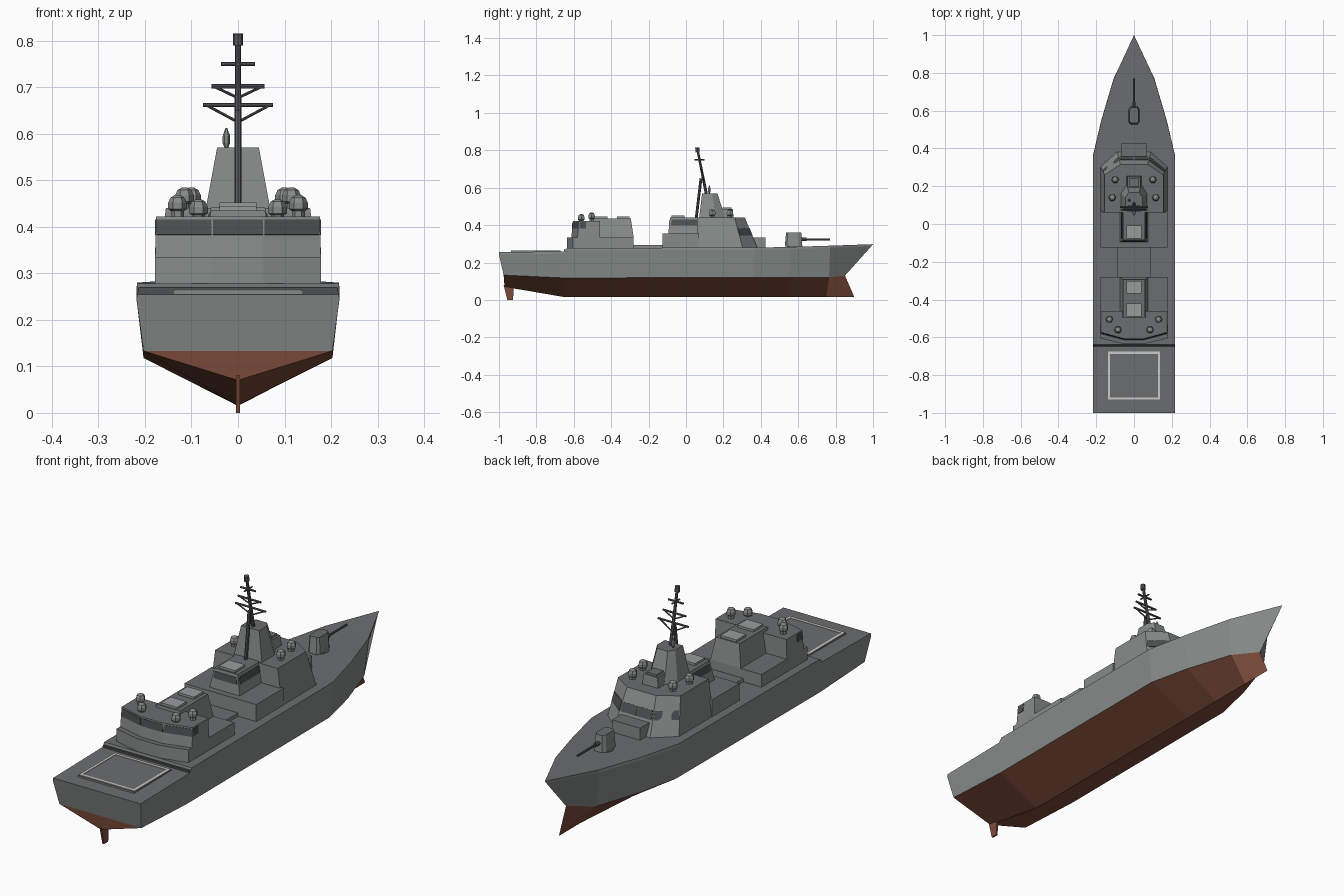
import bpy, bmesh, math
from mathutils import Vector

if "Cube" in bpy.data.objects:
    bpy.data.objects.remove(bpy.data.objects["Cube"])


def material(name, r, g, b):
    m = bpy.data.materials.new(name)
    m.diffuse_color = (r, g, b, 1)
    m.use_nodes = True
    m.node_tree.nodes["Principled BSDF"].inputs["Base Color"].default_value = m.diffuse_color
    return m


WALL = material("hull_grey", 0.24, 0.262, 0.257)
DECK = material("deck_grey", 0.15, 0.154, 0.158)
RED = material("hull_red", 0.20, 0.07, 0.042)
DARK = material("window_dark", 0.075, 0.08, 0.082)
MAST = material("mast_grey", 0.10, 0.107, 0.112)
PANEL = material("panel_grey", 0.32, 0.335, 0.335)
MARK = material("marking_light", 0.52, 0.53, 0.53)


def finish(name, bm, mats):
    """With two materials, the second one goes on the level top faces."""
    bmesh.ops.remove_doubles(bm, verts=bm.verts, dist=1e-5)
    bmesh.ops.recalc_face_normals(bm, faces=bm.faces)
    if len(mats) == 2:
        for f in bm.faces:
            f.normal_update()
            if f.normal.z > 0.95:
                f.material_index = 1
    me = bpy.data.meshes.new(name)
    bm.to_mesh(me)
    bm.free()
    for m in mats:
        me.materials.append(m)
    ob = bpy.data.objects.new(name, me)
    bpy.context.collection.objects.link(ob)
    return ob


def mirror(half):
    return half + [(-x, y) for x, y in reversed(half)]


def rect(w, y0, y1):
    return mirror([(w, y0), (w, y1)])


def loft(name, low, z0, top, z1, mats=(WALL, DECK)):
    """Solid between two outlines with matching corners."""
    bm = bmesh.new()
    a = [bm.verts.new((x, y, z0)) for x, y in low]
    b = [bm.verts.new((x, y, z1)) for x, y in top]
    n = len(a)
    bm.faces.new(a[::-1])
    bm.faces.new(b)
    for i in range(n):
        j = (i + 1) % n
        bm.faces.new((a[i], a[j], b[j], b[i]))
    return finish(name, bm, mats)


def box(name, w, y0, y1, z0, z1, mats=(WALL, DECK)):
    return loft(name, rect(w, y0, y1), z0, rect(w, y0, y1), z1, mats)


def window(name, low, z0, top, z1, i, t0, t1, s0=0.03, s1=0.97):
    """Thin dark pane lying on side i of a lofted block."""
    j = (i + 1) % len(low)
    a, b = Vector((*low[i], z0)), Vector((*low[j], z0))
    c, d = Vector((*top[i], z1)), Vector((*top[j], z1))
    nor = (b - a).cross(c - a).normalized()
    pts = [a.lerp(c, t).lerp(b.lerp(d, t), s)
           for s, t in ((s0, t0), (s1, t0), (s1, t1), (s0, t1))]
    bm = bmesh.new()
    bm.faces.new([bm.verts.new(p + nor * 0.002) for p in pts])
    r = bmesh.ops.extrude_face_region(bm, geom=bm.faces[:])
    for v in r["geom"]:
        if isinstance(v, bmesh.types.BMVert):
            v.co -= nor * 0.003
    finish(name, bm, [DARK])


def lathe(name, x, y, z, profile, n=6, mat=WALL):
    bm = bmesh.new()
    rings = [[bm.verts.new((x + r * math.cos(2 * math.pi * k / n),
                            y + r * math.sin(2 * math.pi * k / n), z + h))
              for k in range(n)] for r, h in profile]
    for a, b in zip(rings, rings[1:]):
        for k in range(n):
            j = (k + 1) % n
            bm.faces.new((a[k], a[j], b[j], b[k]))
    bm.faces.new(rings[0][::-1])
    bm.faces.new(rings[-1])
    return finish(name, bm, [mat])


def rod(name, p, q, r, r2=None, n=8):
    p, q = Vector(p), Vector(q)
    bm = bmesh.new()
    bmesh.ops.create_cone(bm, cap_ends=True, segments=n, radius1=r,
                          radius2=r2 or r, depth=(q - p).length)
    rot = (q - p).to_track_quat('Z', 'Y')
    for v in bm.verts:
        v.co = rot @ v.co + (p + q) / 2
    return finish(name, bm, [MAST])


# Hull: deck (y, half width, z), chine (y, half width, z), keel (y, z)
stations = [((-1, .217, .255), (-.975, .203, .133), (-.97, .07)),
            ((-.65, .217, .26), (-.66, .203, .118), (-.66, .017)),
            ((-.637, .217, .278), (-.63, .203, .118), (-.63, .016)),
            ((.36, .217, .28), (.36, .203, .12), (.36, .015)),
            ((.55, .172, .283), (.55, .16, .12), (.55, .015)),
            ((.77, .107, .29), (.765, .09, .12), (.75, .015)),
            ((1, 0, .298), (.85, 0, .13), (.9, .015))]
bm = bmesh.new()
rows = []
for (dy, dw, dz), (cy, cw, cz), (ky, kz) in stations:
    side = [(cw, cy, cz), (dw + .001, dy, dz - .012), (dw, dy, dz)]
    if dw == 0:
        side[1] = (0, dy - .01, dz - .012)
    pts = [(0, ky, kz)] + side + [(-x, y, z) for x, y, z in reversed(side)]
    rows.append([bm.verts.new(p) for p in pts])
strip_mat = [1, 0, 0, 2, 0, 0, 1]
for a, b in zip(rows, rows[1:]):
    for k in range(7):
        j = (k + 1) % 7
        bm.faces.new((a[k], a[j], b[j], b[k])).material_index = strip_mat[k]
s = rows[0]
bm.faces.new((s[0], s[6], s[1])).material_index = 1
bm.faces.new(s[1:])
finish("hull", bm, [WALL, RED, DECK])
loft("rudder", rect(.004, -.955, -.925), 0, rect(.004, -.975, -.92), .08, [RED])
box("deck_step_seam", .214, -.652, -.638, .25, .269, [DARK])

# Landing pad with painted border
box("landing_pad", .14, -.935, -.67, .25, .263)
for k, (y0, y1) in enumerate(((-.93, -.918), (-.687, -.675))):
    box(f"pad_border_{k}", .138, y0, y1, .26, .265, [MARK])
for sx in (-1, 1):
    ob = box("pad_border_side", .006, -.918, -.687, .26, .265, [MARK])
    ob.location.x = sx * .132

# Aft superstructure
aft = mirror([(.055, -.635), (.178, -.605), (.178, -.28)])
loft("aft_base", aft, .27, aft, .335)
low = mirror([(.055, -.613), (.178, -.58), (.178, -.46)])
top = mirror([(.055, -.605), (.176, -.572), (.176, -.46)])
loft("aft_house", low, .335, top, .422)
for i in (0, 4, 5):
    window(f"aft_window_{i}", low, .335, top, .422, i, .55, .93, .015, .985)
window("aft_window_right", low, .335, top, .422, 1, .55, .93, .05, .35)
window("aft_window_left", low, .335, top, .422, 3, .55, .93, .65, .95)
loft("hangar", rect(.075, -.50, -.28), .335, rect(.058, -.495, -.295), .435)
for y in (-.335, -.455):
    box("hangar_hatch", .04, y - .034, y + .034, .43, .445, [PANEL])
box("midship_walkway", .088, -.285, -.12, .27, .294)

# Forward superstructure
box("forward_base", .178, -.125, .07, .27, .355)
low, top = rect(.075, -.095, .07), rect(.058, -.085, .07)
loft("forward_house", low, .355, top, .442)
for i in (0, 2, 3):
    window(f"house_window_{i}", low, .355, top, .442, i, .5, .85, .06, .94)
box("forward_hatch", .04, -.077, -.007, .44, .452, [PANEL])
low = mirror([(.178, .06), (.178, .305), (.09, .385)])
top = mirror([(.155, .06), (.155, .26), (.072, .315)])
loft("bridge", low, .27, top, .44)
for i in (1, 3):
    window(f"bridge_window_{i}", low, .27, top, .44, i, .44, .66)
for s0, s1 in ((.03, .49), (.51, .97)):
    window("bridge_window_front", low, .27, top, .44, 2, .44, .66, s0, s1)
box("bridge_front_box", .07, .33, .425, .27, .335)

# Mast tower and front sensor box
low = mirror([(.07, .07), (.07, .16), (.04, .21)])
top = mirror([(.045, .086), (.045, .14), (.026, .168)])
loft("mast_tower", low, .435, top, .57)
loft("sensor_box", rect(.04, .17, .255), .435, rect(.034, .17, .25), .485)
box("sensor_box_lid", .024, .195, .243, .48, .493)
lathe("tower_antenna", -.025, .125, .57,
      [(.004, 0), (.008, .01), (.008, .025), (.002, .042)])


# Mast: leaning pole, rear strut, yards and braces
def mast_y(z):
    return .108 - (z - .57) * .2


rod("mast_pole", (0, mast_y(.56), .56), (0, mast_y(.8), .8), .008, .006)
rod("mast_strut", (0, .055, .44), (0, .08, .65), .0075)
rod("mast_head", (0, .062, .79), (0, .06, .815), .011)
for z, w, drop in ((.662, .075, .037), (.702, .057, .025), (.75, .037, 0)):
    y = mast_y(z)
    rod("mast_yard", (-w, y, z), (w, y, z), .0045)
    for sx in (-1, 1):
        if drop:
            rod("yard_brace", (sx * w * .92, y, z), (0, mast_y(z - drop), z - drop), .003)
rod("mast_cross_yard", (0, .045, .75), (0, .1, .75), .0035)

# Radomes, mirrored left and right
dome = [(.014, 0), (.014, .012), (.02, .016), (.02, .03), (.015, .041), (.006, .046)]
for x, y, z in ((.1, .235, .438), (.115, .14, .438), (.13, -.505, .422), (.085, -.56, .413)):
    for sx in (-1, 1):
        lathe("radome", sx * x, y, z, dome)

# Deck gun
lathe("gun_base", 0, .58, .275, [(.04, 0), (.04, .012)], 12, DECK)
loft("gun_turret", mirror([(.018, .528), (.029, .54), (.029, .605), (.018, .622)]), .286,
     mirror([(.016, .535), (.024, .543), (.024, .602), (.016, .616)]), .36)
rod("gun_collar", (0, .61, .324), (0, .645, .324), .009)
rod("gun_barrel", (0, .62, .324), (0, .77, .324), .005)
